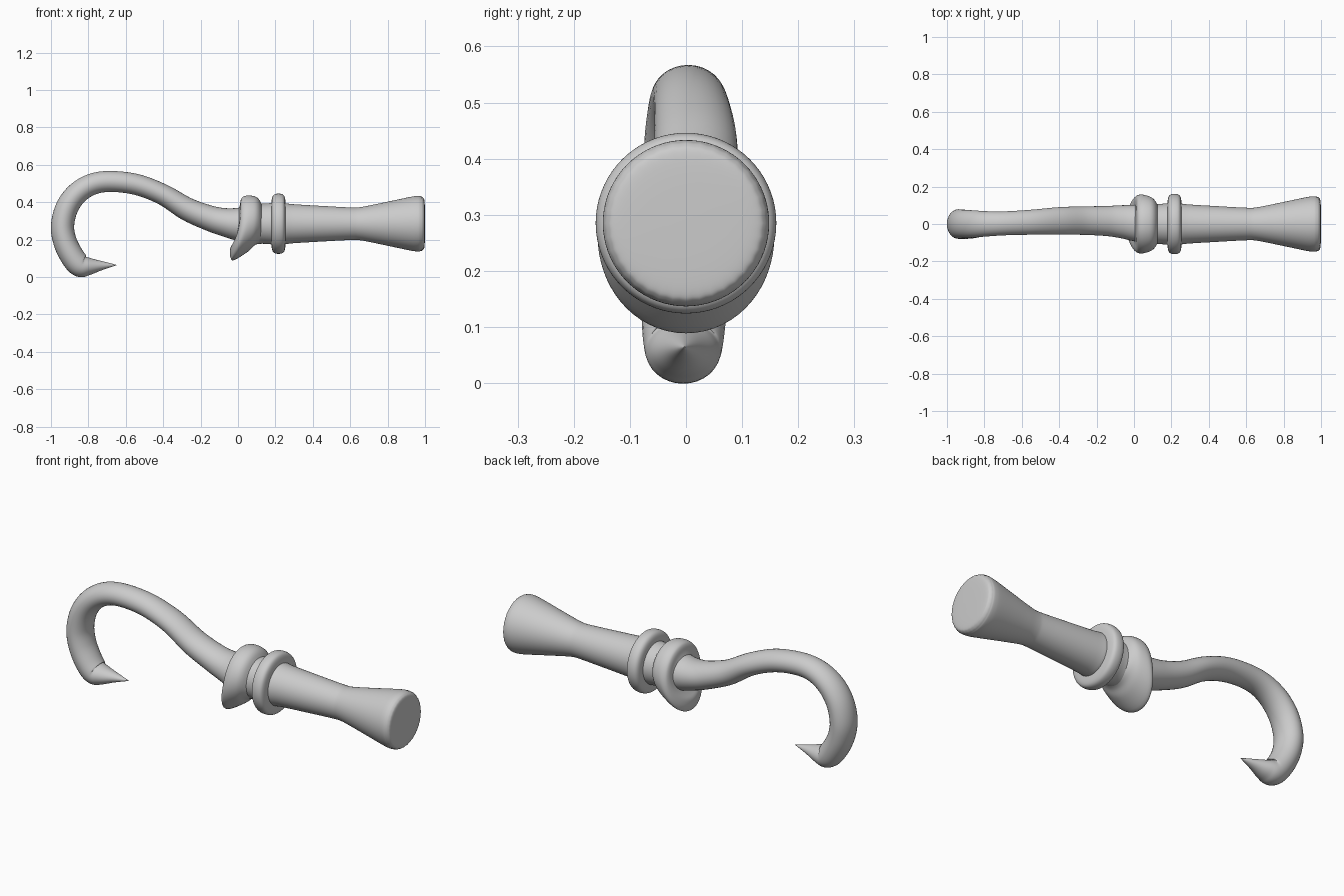
import bpy, bmesh, math
from mathutils import Vector

if "Cube" in bpy.data.objects:
    bpy.data.objects.remove(bpy.data.objects["Cube"])

AXIS_Z = 0.285   # height of the handle axis
SEG = 72


def smooth_path(points, steps=5):
    """Catmull-Rom interpolation of tuples of any length."""
    p = [Vector(q) for q in points]
    p = [p[0]] + p + [p[-1]]
    out = []
    for i in range(1, len(p) - 2):
        a, b, c, d = p[i - 1:i + 3]
        for s in range(steps):
            t = s / steps
            out.append(0.5 * (2 * b + (c - a) * t + (2 * a - 5 * b + 4 * c - d) * t ** 2
                              + (3 * b - a - 3 * c + d) * t ** 3))
    out.append(p[-1])
    return out


def loft(name, rings, angle=50):
    """Skin a list of equally sized point rings and cap both ends."""
    bm = bmesh.new()
    rows = [[bm.verts.new(co) for co in ring] for ring in rings]
    n = len(rows[0])
    for a, b in zip(rows, rows[1:]):
        for i in range(n):
            j = (i + 1) % n
            bm.faces.new((a[i], a[j], b[j], b[i]))
    bm.faces.new(rows[0])
    bm.faces.new(rows[-1])
    bmesh.ops.recalc_face_normals(bm, faces=bm.faces)
    mesh = bpy.data.meshes.new(name)
    bm.to_mesh(mesh)
    bm.free()
    ob = bpy.data.objects.new(name, mesh)
    bpy.context.collection.objects.link(ob)
    bpy.ops.object.select_all(action='DESELECT')
    ob.select_set(True)
    bpy.context.view_layer.objects.active = ob
    bpy.ops.object.shade_smooth_by_angle(angle=math.radians(angle))
    return ob


def lathe(name, top, bottom=None, ribs_from=9.0):
    """Turn an (x, radius) profile around the handle axis, blending to another at the bottom."""
    upper = smooth_path(top)
    lower = smooth_path(bottom or top)
    rings = []
    for u, l in zip(upper, lower):
        ring = []
        for i in range(SEG):
            a = 2 * math.pi * i / SEG
            w = ((1 - math.sin(a)) / 2) ** 3
            x, r = u.lerp(l, w)
            if x > ribs_from and r > 0.1:
                r *= 1 - 0.012 * (i % 2)
            ring.append((x, r * math.cos(a), AXIS_Z + r * math.sin(a)))
        rings.append(ring)
    return loft(name, rings)


# Flared grip with a faintly ribbed end rim
lathe("handle", [(0.08, .11), (.13, .107), (.18, .11), (.25, .109), (.30, .104), (.45, .095),
                 (.60, .087), (.65, .088), (.72, .101), (.82, .122), (.92, .143), (.955, .148),
                 (.975, .147), (.988, .141), (.996, .128), (.999, .09), (1.0, .02)],
      ribs_from=0.972)

# Round collar in front of the grip
lathe("collar", [(.178, .10), (.182, .138), (.194, .156), (.217, .161),
                 (.240, .156), (.251, .138), (.255, .10)])

# Guard ring, drawn out to a lip underneath
lathe("guard",
      [(.0, .07), (.010, .10), (.016, .13), (.028, .145), (.055, .151), (.09, .146), (.112, .13),
       (.128, .10)],
      [(.0, .05), (-.025, .10), (-.042, .135), (-.040, .180), (-.022, .195), (.052, .150),
       (.09, .115), (.13, .10)])

# Hook: centre x, y, z, radius in the hook plane, half width in y
hook = [(.06, 0, .283, .095, .10), (0, .005, .283, .088, .097), (-.07, .012, .293, .076, .088),
        (-.15, .016, .314, .068, .080), (-.27, .018, .362, .062, .076),
        (-.40, .017, .440, .056, .073), (-.54, .010, .494, .056, .067),
        (-.68, .004, .511, .056, .064), (-.78, .001, .496, .057, .067),
        (-.86, 0, .447, .059, .073), (-.915, 0, .370, .061, .077), (-.938, 0, .275, .062, .079),
        (-.925, -.002, .190, .063, .078), (-.888, -.004, .113, .064, .075),
        (-.845, -.005, .062, .062, .069), (-.80, -.005, .057, .048, .058),
        (-.73, -.004, .061, .025, .030), (-.648, -.003, .064, .0008, .001)]
path = smooth_path(hook, 6)
rings = []
for k, p in enumerate(path):
    d = path[min(k + 1, len(path) - 1)] - path[max(k - 1, 0)]
    t = Vector((d[0], d[2])).normalized()
    ring = []
    for i in range(32):
        a = 2 * math.pi * i / 32
        s = p[3] * math.sin(a)
        ring.append((p[0] - t.y * s, p[1] + p[4] * math.cos(a), p[2] + t.x * s))
    rings.append(ring)
loft("hook", rings, 60)
